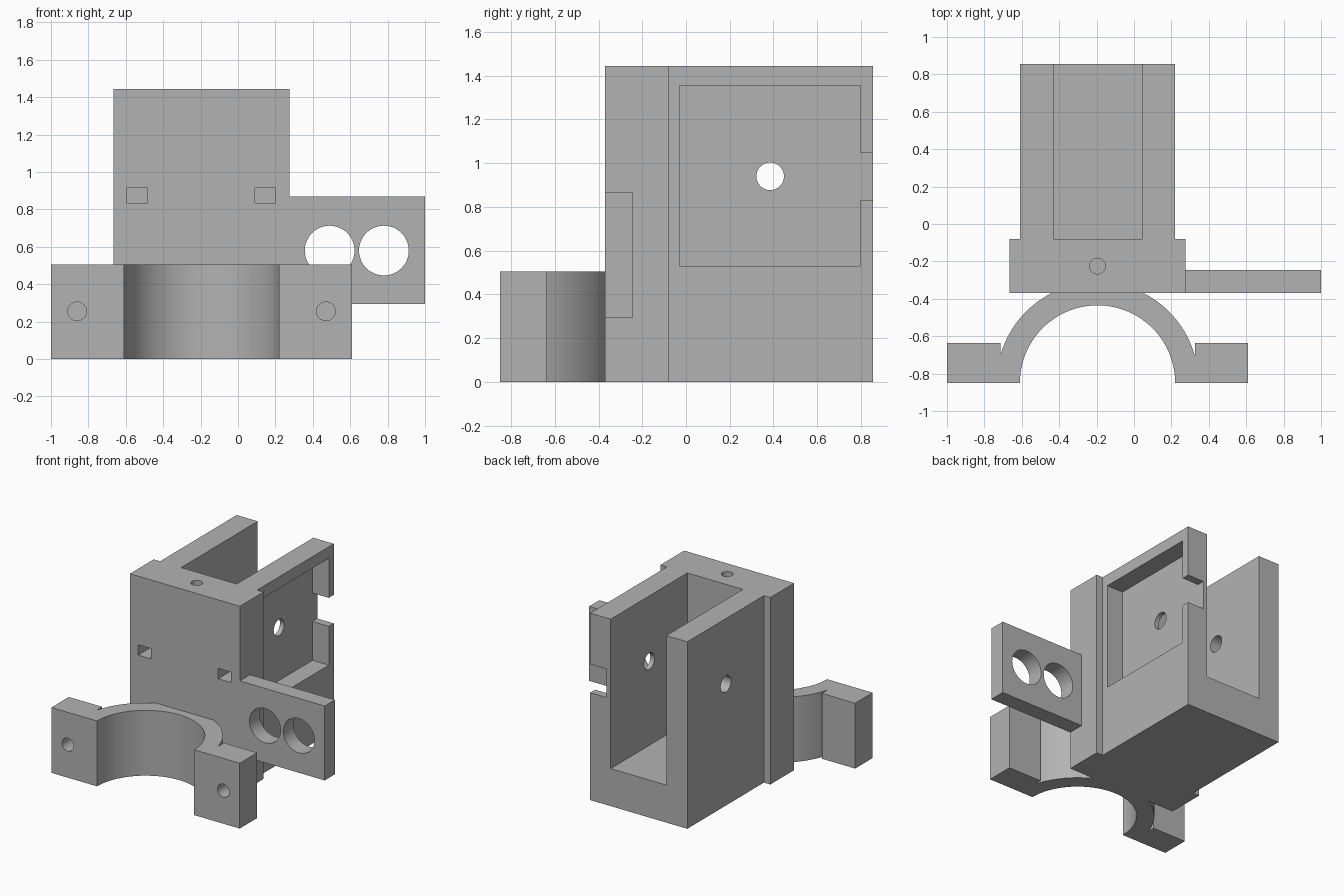
import bpy, bmesh
from math import sin, cos, pi, asin, acos
from mathutils import Matrix, Vector

cube = bpy.data.objects.get("Cube")
if cube:
    bpy.data.objects.remove(cube, do_unlink=True)

grey = bpy.data.materials.new("plain grey")
grey.use_nodes = True
colour = (0.45, 0.45, 0.45, 1)
grey.diffuse_color = colour
grey.node_tree.nodes["Principled BSDF"].inputs["Base Color"].default_value = colour


def finish(name, bm):
    bmesh.ops.recalc_face_normals(bm, faces=bm.faces[:])
    mesh = bpy.data.meshes.new(name)
    bm.to_mesh(mesh)
    bm.free()
    mesh.materials.append(grey)
    obj = bpy.data.objects.new(name, mesh)
    bpy.context.collection.objects.link(obj)
    return obj


def prism(name, outline, z0, z1):
    bm = bmesh.new()
    face = bm.faces.new([bm.verts.new((x, y, z0)) for x, y in outline])
    side = bmesh.ops.extrude_face_region(bm, geom=[face])["geom"]
    bmesh.ops.translate(bm, vec=(0, 0, z1 - z0),
                        verts=[v for v in side if isinstance(v, bmesh.types.BMVert)])
    return finish(name, bm)


def box(name, x0, x1, y0, y1, z0, z1):
    return prism(name, [(x0, y0), (x1, y0), (x1, y1), (x0, y1)], z0, z1)


def rod(name, start, end, radius):
    a, b = Vector(start), Vector(end)
    turn = (b - a).to_track_quat("Z", "Y").to_matrix().to_4x4()
    bm = bmesh.new()
    bmesh.ops.create_cone(bm, cap_ends=True, segments=48, radius1=radius, radius2=radius,
                          depth=(b - a).length, matrix=Matrix.Translation((a + b) / 2) @ turn)
    return finish(name, bm)


def cut(obj, cutters):
    for c in cutters:
        c.hide_render = True
        mod = obj.modifiers.new("cut", "BOOLEAN")
        mod.operation = "DIFFERENCE"
        mod.solver = "EXACT"
        mod.object = c
    bpy.ops.object.select_all(action="DESELECT")
    bpy.context.view_layer.objects.active = obj
    obj.select_set(True)
    for mod in obj.modifiers[:]:
        bpy.ops.object.modifier_apply(modifier=mod.name)
    for c in cutters:
        bpy.data.objects.remove(c, do_unlink=True)
    bpy.ops.object.shade_smooth_by_angle()


MID = -0.195      # centre line of body and clamp
FRONT = -0.37     # front face of the body
STEP = -0.08      # back of the wide front block
BACK = 0.855
TOP = 1.445

# Body: wide front block with a narrower channel behind it
half = [(0.47, FRONT), (0.47, STEP), (0.415, STEP), (0.415, BACK)]
outline = [(MID + x, y) for x, y in half] + [(MID - x, y) for x, y in reversed(half)]
body = prism("body", outline, 0, TOP)
cut(body, [
    box("channel", -0.43, 0.045, STEP, 1, 0.29, 2),
    box("side_recess", 0.08, 0.4, -0.03, 0.795, 0.53, 1.355),
    box("recess_exit", 0.08, 0.4, 0.7, 1, 0.83, 1.05),
    rod("cross_hole", (-1, 0.385, 0.94), (1, 0.385, 0.94), 0.063),
    rod("top_hole", (MID, -0.225, 1.1), (MID, -0.225, 2), 0.042),
    box("left_pocket", 0.09, 0.2, -1, -0.2, 0.835, 0.915),
    box("right_pocket", -0.595, -0.485, -1, -0.2, 0.835, 0.915),
])

# Side plate with two round openings
plate = box("side_plate", 0.275, 1, FRONT, -0.245, 0.293, 0.868)
cut(plate, [rod("opening", (x, -1, 0.58), (x, 1, 0.58), 0.133) for x in (0.49, 0.78)])

# Half-round clamp with an ear on each side
CY, INNER, OUTER, N = -0.85, 0.415, 0.54, 64
ear = [(INNER, CY), (0.805, CY), (0.805, -0.637), (0.52, -0.637)]
start, flat = acos(0.52 / OUTER), asin((FRONT - CY) / OUTER)
arc = [start + (flat - start) * i / 24 for i in range(25)]
ear += [(OUTER * cos(a), CY + OUTER * sin(a)) for a in arc]
inner = [pi - pi * i / N for i in range(1, N)]
outline = [(MID + x, y) for x, y in ear] + [(MID - x, y) for x, y in reversed(ear)]
outline += [(MID + INNER * cos(a), CY + INNER * sin(a)) for a in inner]
clamp = prism("clamp", outline, 0, 0.505)
cut(clamp, [rod("screw_hole", (MID + s * 0.665, -1, 0.255), (MID + s * 0.665, -0.7, 0.255), 0.05)
            for s in (-1, 1)])
